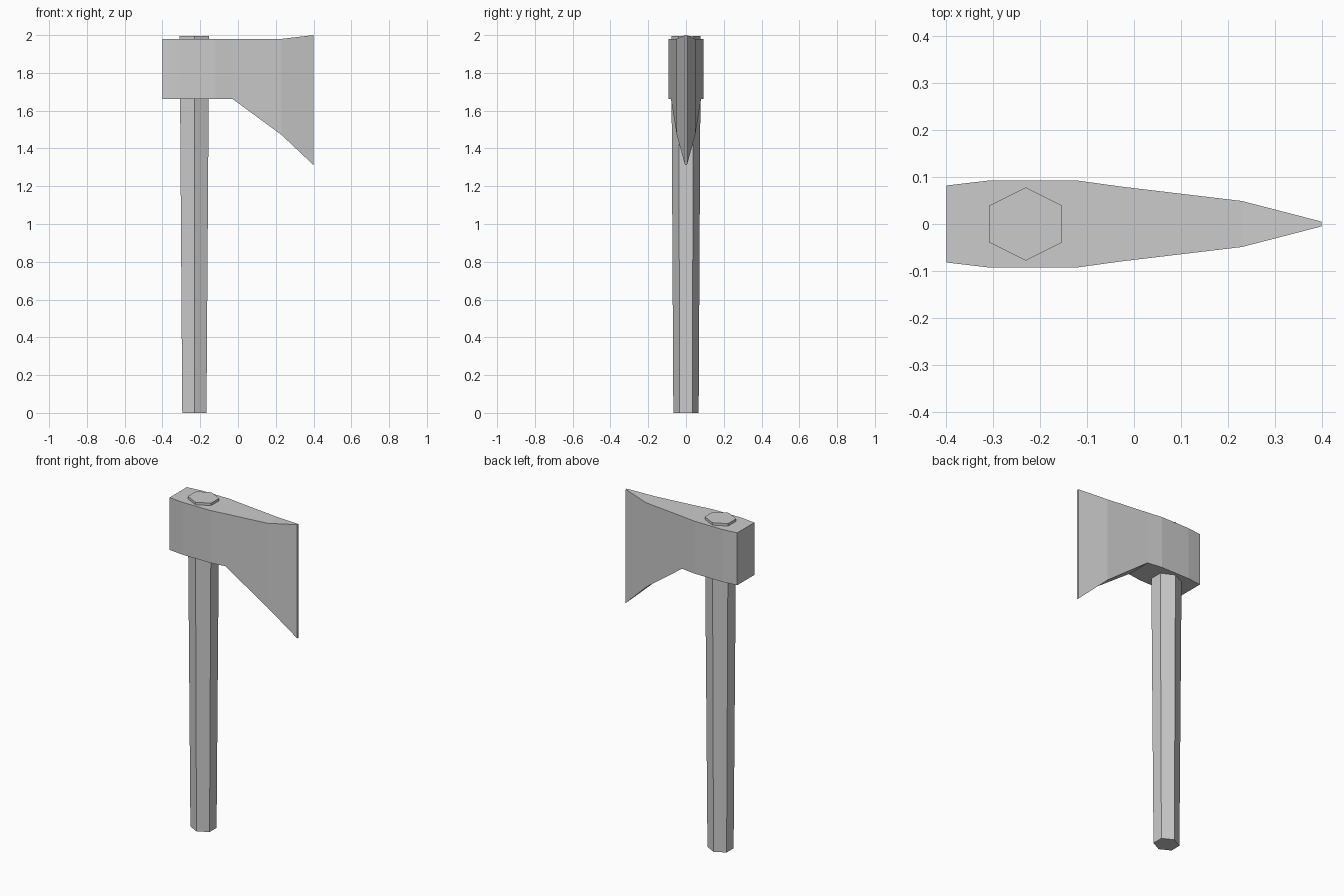
import bpy, bmesh
from math import sin, cos, pi

if "Cube" in bpy.data.objects:
    bpy.data.objects.remove(bpy.data.objects["Cube"])


def loft(name, rings):
    """Bridge equal-length point rings and cap both ends."""
    bm = bmesh.new()
    loops = [[bm.verts.new(p) for p in ring] for ring in rings]
    n = len(loops[0])
    for a, b in zip(loops, loops[1:]):
        for i in range(n):
            j = (i + 1) % n
            bm.faces.new((a[i], a[j], b[j], b[i]))
    bm.faces.new(loops[0])
    bm.faces.new(loops[-1])
    bmesh.ops.recalc_face_normals(bm, faces=bm.faces[:])
    mesh = bpy.data.meshes.new(name)
    bm.to_mesh(mesh)
    bm.free()
    obj = bpy.data.objects.new(name, mesh)
    bpy.context.collection.objects.link(obj)
    return obj


def hexagon(rx, ry, z):
    return [(-0.231 + rx * cos(pi / 6 + i * pi / 3),
             ry * sin(pi / 6 + i * pi / 3), z) for i in range(6)]


# Tapered six-sided handle, poking out above the head
loft("handle", [hexagon(0.074, 0.067, 0), hexagon(0.09, 0.078, 1.995)])

# Axe head: x, half thickness, top z, bottom z from poll to cutting edge
sections = [
    (-0.40, 0.082, 1.98, 1.663),
    (-0.31, 0.0925, 1.98, 1.663),
    (-0.12, 0.0925, 1.98, 1.663),
    (-0.03, 0.080, 1.98, 1.663),
    (0.23, 0.049, 1.98, 1.472),
    (0.40, 0.005, 2.00, 1.312),
]
loft("axe_head", [[(x, -w, lo), (x, w, lo), (x, w, hi), (x, -w, hi)]
                  for x, w, hi, lo in sections])
